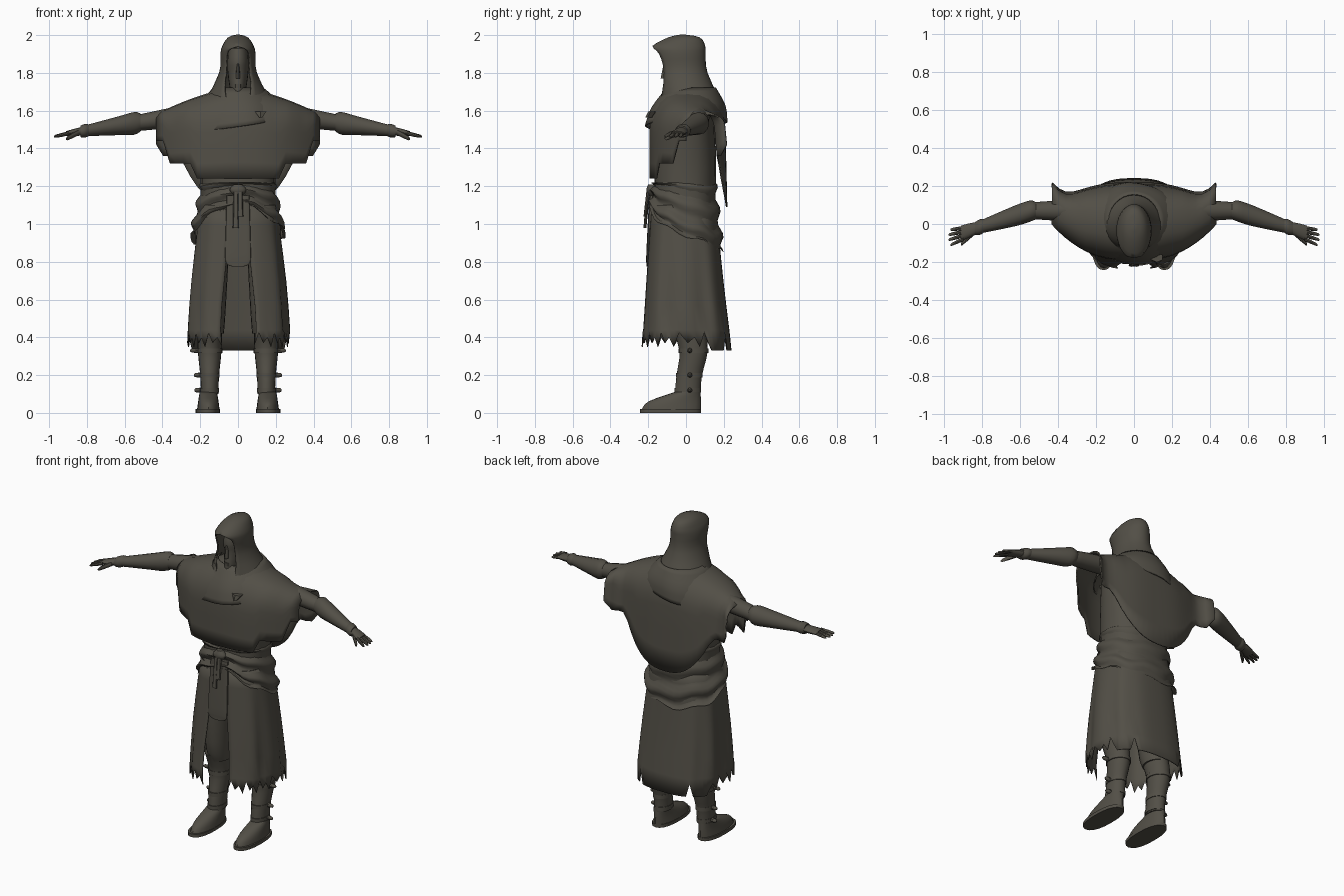
import bpy, bmesh
from math import sin, cos, pi, radians, copysign
from mathutils import Vector

if "Cube" in bpy.data.objects:
    bpy.data.objects.remove(bpy.data.objects["Cube"])

COLOUR = (0.085, 0.078, 0.062, 1)
cloth = bpy.data.materials.new("dark olive cloth")
cloth.use_nodes = True
cloth.diffuse_color = COLOUR
shader = cloth.node_tree.nodes["Principled BSDF"]
shader.inputs["Base Color"].default_value = COLOUR
shader.inputs["Roughness"].default_value = 0.9


def skin(name, rows, cap=False, mirror=False, thick=0, angle=40):
    """Join rows of points into a surface, with optional caps, mirror and thickness."""
    bm = bmesh.new()
    grid = [[bm.verts.new(point) for point in row] for row in rows]
    for upper, lower in zip(grid, grid[1:]):
        for j in range(len(upper) - 1):
            bm.faces.new((upper[j], upper[j + 1], lower[j + 1], lower[j]))
    bmesh.ops.remove_doubles(bm, verts=bm.verts, dist=0.0002)
    if cap:
        open_edges = [edge for edge in bm.edges if edge.is_boundary]
        bmesh.ops.holes_fill(bm, edges=open_edges, sides=0)
    bmesh.ops.recalc_face_normals(bm, faces=bm.faces)
    mesh = bpy.data.meshes.new(name)
    bm.to_mesh(mesh)
    bm.free()
    mesh.materials.append(cloth)
    part = bpy.data.objects.new(name, mesh)
    bpy.context.collection.objects.link(part)
    if mirror:
        part.modifiers.new("Mirror", "MIRROR")
    if thick:
        solid = part.modifiers.new("Solidify", "SOLIDIFY")
        solid.thickness, solid.offset = thick, 0
    bpy.ops.object.select_all(action="DESELECT")
    part.select_set(True)
    bpy.context.view_layer.objects.active = part
    bpy.ops.object.shade_smooth_by_angle(angle=radians(angle))


def power(value, exponent):
    return copysign(abs(value) ** exponent, value)


def smooth(keys, steps):
    """Flowing interpolation through a few key sections."""
    keys = [Vector(key) for key in keys]
    result = []
    for i, (a, b) in enumerate(zip(keys, keys[1:])):
        leave = (b - keys[max(i - 1, 0)]) / 2
        arrive = (keys[min(i + 2, len(keys) - 1)] - a) / 2
        for f in (step / steps for step in range(steps)):
            result.append(a + f * leave + f * f * (3 * (b - a) - 2 * leave - arrive)
                          + f ** 3 * (2 * (a - b) + leave + arrive))
    return result + [keys[-1]]


def no_gap(u):
    return 0


def no_warp(u, j, turn):
    return (0, 0, 0)


def loft(name, keys, steps=3, sides=20, x=0, square=1, gap=no_gap, warp=no_warp, **style):
    """Stack rounded rings (z, half width, front y, back y); turn 0 faces the front."""
    rings = smooth(keys, steps)
    rows = []
    for i, (z, half, front, back) in enumerate(rings):
        u = i / (len(rings) - 1)
        row = []
        for j in range(sides + 1):
            turn = gap(u) + 2 * (pi - gap(u)) * j / sides
            depth = (back - front) / 2 * power(cos(turn), square)
            point = Vector((x + half * power(sin(turn), square), (front + back) / 2 - depth, z))
            row.append(point + Vector(warp(u, j, turn)))
        rows.append(row)
    skin(name, rows, **style)


def tube(name, sections, sides=12):
    """Mirrored sideways tube through (centre, y radius, z radius)."""
    turns = [2 * pi * j / sides for j in range(sides + 1)]
    rows = [[centre + Vector((0, wide * cos(t), tall * sin(t))) for t in turns]
            for centre, wide, tall in sections]
    skin(name, rows, cap=True, mirror=True)


def arm_point(x):
    """Centre line of the arm: straight shoulder, forearm swept forward."""
    return Vector((x, .07 - .32 * max(0, x - .54), 1.615 - .15 * x))


def arm_part(name, keys, steps=3):
    tube(name, [(arm_point(x), wide, tall) for x, wide, tall in smooth(keys, steps)])


def rod(name, start, end, radius):
    """Tapered rod with a blunt tip."""
    start, end = Vector(start), Vector(end)
    tube(name, [(start.lerp(end, f), radius * size, radius * size)
                for f, size in ((0, 1), (.5, .9), (.9, .7), (1, .3))], sides=8)


# Head and face inside the hood
loft("neck", [(1.55, .05, -.05, .06), (1.7, .045, -.06, .06)], steps=1, cap=True)
loft("head", [(1.67, .025, -.11, .05), (1.7, .04, -.12, .06), (1.8, .055, -.11, .07),
              (1.86, .057, -.117, .07), (1.93, .05, -.1, .06)], cap=True)
loft("nose", [(1.77, .012, -.134, -.09), (1.85, .007, -.118, -.09)],
     steps=1, sides=8, cap=True)
loft("mouth", [(1.72, .018, -.12, -.1), (1.74, .018, -.122, -.1)], steps=1, sides=8, cap=True)


# Hood with a peaked brow, open around the face and closing below the chin
def hood_gap(u):
    return .75 * sin(pi * max(0, (u - .4) / .6)) ** .5 if u < 1 else 0


loft("hood", [(2, 0, -.02, -.02), (1.985, .05, -.09, .07), (1.94, .08, -.175, .098),
              (1.9, .089, -.172, .1), (1.8, .096, -.145, .11), (1.63, .18, -.14, .19)],
     sides=28, gap=hood_gap, thick=.008, angle=50)


# Draped cowl with a slanting hem, pinned at one side
def cowl_hem(u, j, turn):
    return (0, -.006 * u * sin(5 * turn), u * (.035 * sin(turn) - .015 * cos(turn)))


loft("cowl", [(1.72, .13, -.1, .155), (1.62, .22, -.18, .205), (1.53, .25, -.212, .215)],
     sides=36, warp=cowl_hem, thick=.008)
loft("cowl_pin", [(1.565, .01, -.215, -.17), (1.595, .035, -.2, -.15)],
     steps=1, sides=6, x=.12, cap=True)


# Poncho: arched sections running out along the shoulders, sleeve flap at the end
def poncho_section(s):
    x, front, back = .43 * s, .19 * s ** 2.5 - .19, .205 - .05 * sin(pi * s ** 3)
    top = 1.72 - .14 * s ** 1.5
    front_hem = 1.24 + .08 * (s > .5) + .12 * (s > .9)
    back_hem = min(1.36, 1.09 + .65 * s ** 2.6) + .06 * (s > .95)
    rise = .45 * (top - front_hem)
    spring = top - rise
    middle, reach = (front + back) / 2, (back - front) / 2
    thirds = [k / 3 for k in range(3)]
    chest = [(x, front, front_hem + (spring - front_hem) * f) for f in thirds]
    arch = [(x, middle - reach * power(cos(a), .8), spring + rise * sin(a))
            for a in (pi * k / 12 for k in range(13))]
    cape = [(x, back + .01 * (1 - f), back_hem + (spring - back_hem) * f)
            for f in reversed(thirds)]
    return chest + arch + cape


skin("poncho", [poncho_section(k / 12) for k in range(13)], mirror=True, thick=.008, angle=35)

# Tunic under the poncho
loft("tunic", [(1, .2, -.16, .15), (1.3, .2, -.165, .16), (1.58, .24, -.1, .15)],
     square=.85, cap=True)


# Wrapped sash in rolls, sagging lower and fuller towards the back
def sash_rolls(u, j, turn):
    roll = .012 * sin(19 * u + sin(2 * turn))
    sag = .08 * cos(turn) + .08 * max(0, cos(turn)) ** 4 + .012 * sin(7 * turn)
    return (roll * sin(turn), -roll * cos(turn), u * sag)


loft("sash", [(1.22, .19, -.17, .155), (.94, .25, -.195, .195)],
     steps=18, sides=40, square=.9, warp=sash_rolls, angle=50)
loft("sash_knot", [(1.15, .02, -.2, -.16), (1.18, .045, -.21, -.16), (1.21, .02, -.2, -.16)],
     cap=True)
for name, side, low in (("right_sash_end", -1, .98), ("left_sash_end", 1, 1.04)):
    loft(name, [(low, .016, -.225, -.21), (1.17, .012, -.21, -.19)],
         steps=1, sides=8, x=.012 * side, cap=True)

# Front flap with a rounded foot
loft("front_flap", [(1.15, .06, -.195, -.17), (.85, .068, -.21, -.195),
                    (.79, .06, -.21, -.2), (.775, .03, -.21, -.2)], square=.6, cap=True)


# Long skirt, open at the front, with a torn hem and a plainer back
def skirt_gap(u):
    return .13 + .13 * sin(2.4 * u * u)


def torn_hem(u, j, turn):
    if u < 1:
        return (.015 * u * sin(9 * turn) * sin(turn), 0, 0)
    if cos(turn) < -.45:
        return (0, 0, .06 if j in (24, 36) else -.02)
    return (0, 0, (0, .075, .02, .05)[j % 4])


loft("skirt", [(1.1, .2, -.18, .155), (.7, .245, -.21, .195), (.35, .266, -.236, .238)],
     sides=60, square=.75, gap=skirt_gap, warp=torn_hem, thick=.006, angle=35)

# Legs, boots and soles
pair = dict(cap=True, mirror=True)
loft("trouser_leg", [(.42, .06, -.06, .1), (.55, .07, -.095, .09), (1, .095, -.12, .12)],
     x=.135, **pair)
loft("boot_foot", [(.015, .06, -.235, .08), (.06, .054, -.2, .08), (.11, .046, -.06, .076)],
     x=.157, **pair)
loft("boot_shaft", [(.1, .046, -.06, .076), (.2, .05, -.05, .085), (.33, .063, -.035, .115),
                    (.46, .066, -.08, .1)], x=.15, **pair)
loft("sole", [(0, .064, -.243, .08), (.02, .064, -.243, .08)],
     steps=1, x=.16, square=.85, **pair)
for name, z, *girth in (("ankle", .12, .05, -.062, .08), ("shin", .2, .053, -.054, .088),
                        ("calf", .33, .068, -.04, .118)):
    loft(name + "_strap", [(z - .012, *girth), (z + .012, *girth)], steps=1, x=.15, **pair)
    rod(name + "_stud", (.17, .02, z), (.165 + girth[0] * 1.3, .02, z), .015)

# Arms with flared bracers
arm_part("upper_arm", [(.25, .06, .06), (.42, .052, .05), (.58, .04, .04)])
arm_part("bracer", [(.515, .045, .047), (.55, .056, .06), (.63, .054, .05), (.79, .036, .031)])
arm_part("bracer_cuff", [(.79, .036, .031), (.81, .041, .036), (.835, .034, .03)])

# Hands with spread fingers and a lowered thumb
arm_part("palm", [(.8, .026, .024), (.86, .037, .02), (.91, .039, .013)])
for k, name in enumerate(("little", "ring", "middle", "index")):
    root = arm_point(.895) + Vector((0, .022 - .019 * k, 0))
    spread = Vector((.085 - .01 * abs(k - 1.5), -.008 - .008 * k, -.018))
    rod(name + "_finger", root, root + spread, .011)
thumb_root = arm_point(.845) - Vector((0, .02, .003))
rod("thumb", thumb_root, thumb_root + Vector((.065, -.06, -.035)), .016)
